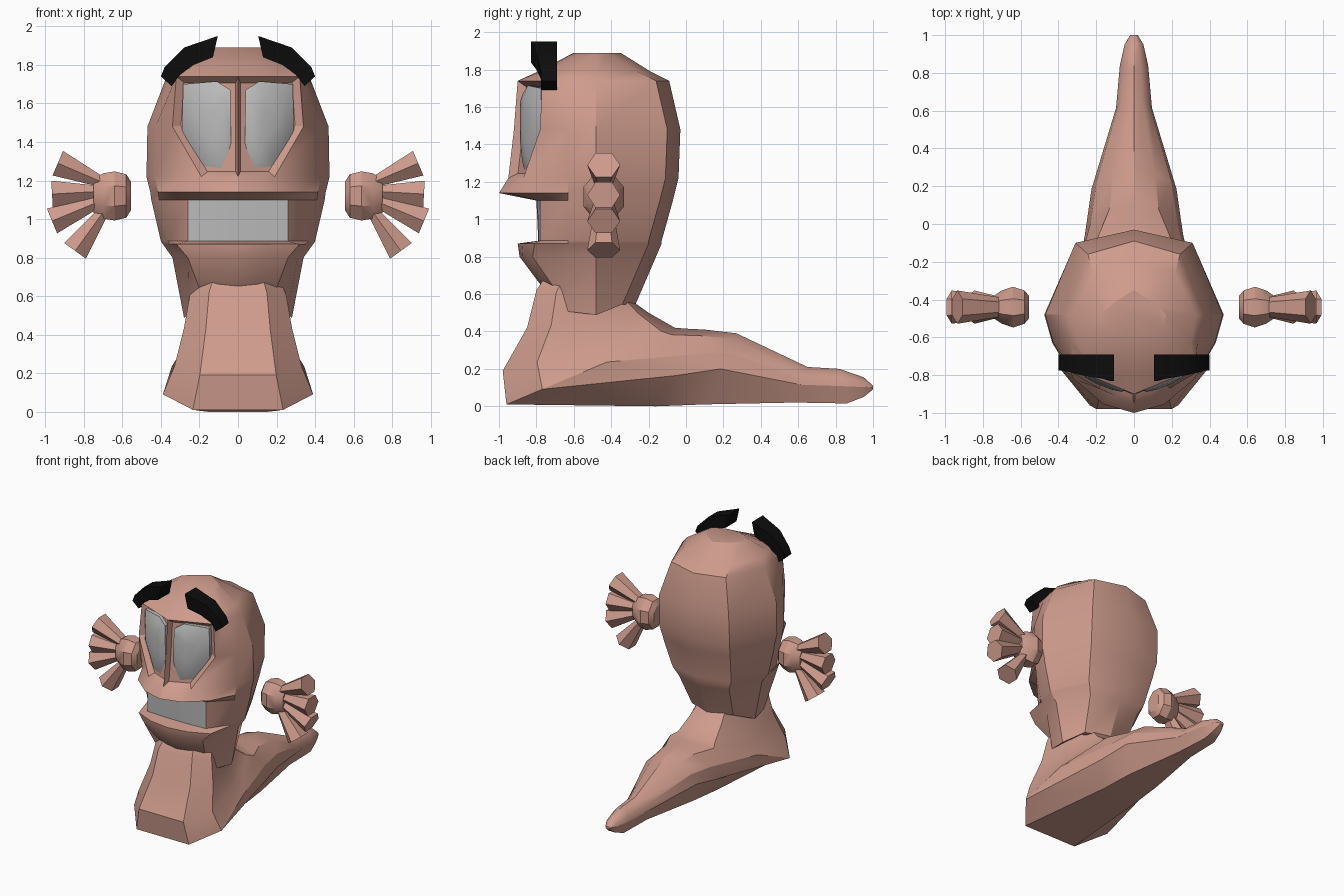
import bpy
import bmesh
from math import sin, cos, pi, radians
from mathutils import Vector

if "Cube" in bpy.data.objects:
    bpy.data.objects.remove(bpy.data.objects["Cube"], do_unlink=True)


def material(name, rgb):
    m = bpy.data.materials.new(name)
    m.use_nodes = True
    m.diffuse_color = (*rgb, 1)
    m.node_tree.nodes["Principled BSDF"].inputs["Base Color"].default_value = (*rgb, 1)
    return m


SKIN = material("pink skin", (0.62, 0.33, 0.265))
GREY = material("eye and teeth grey", (0.5, 0.5, 0.5))
BLACK = material("brow black", (0.004, 0.004, 0.004))


def finish(bm, name, mats, angle=30):
    bmesh.ops.recalc_face_normals(bm, faces=bm.faces)
    mesh = bpy.data.meshes.new(name)
    bm.to_mesh(mesh)
    bm.free()
    for m in mats:
        mesh.materials.append(m)
    ob = bpy.data.objects.new(name, mesh)
    bpy.context.collection.objects.link(ob)
    bpy.ops.object.select_all(action="DESELECT")
    ob.select_set(True)
    bpy.context.view_layer.objects.active = ob
    bpy.ops.object.shade_smooth_by_angle(angle=radians(angle))
    return ob


def loft(bm, rings):
    """Skin closed rings and cap both ends; returns faces as [row][column]."""
    vs = [[bm.verts.new(p) for p in ring] for ring in rings]
    n = len(vs[0])
    grid = [[bm.faces.new((a[i], a[(i + 1) % n], b[(i + 1) % n], b[i]))
             for i in range(n)] for a, b in zip(vs, vs[1:])]
    bm.faces.new(vs[0])
    bm.faces.new(vs[-1])
    return grid


def mirrored(half):
    return half + [(-x, y, z) for x, y, z in reversed(half[1:-1])]


# Head: horizontal rings (z, front y, face corner x, corner y, half width, back y)
HEAD = [
    (0.64, -0.77, 0.20, -0.71, 0.28, -0.27),
    (0.80, -0.89, 0.26, -0.82, 0.34, -0.16),
    (0.87, -0.90, 0.32, -0.81, 0.39, -0.13),
    (0.885, -0.79, 0.26, -0.78, 0.40, -0.13),
    (1.10, -0.80, 0.26, -0.78, 0.45, -0.07),
    (1.14, -1.00, 0.32, -0.82, 0.455, -0.06),
    (1.22, -0.95, 0.19, -0.87, 0.475, -0.04),
    (1.48, -0.92, 0.34, -0.78, 0.47, -0.03),
    (1.74, -0.90, 0.32, -0.77, 0.37, -0.09),
    (1.79, -0.79, 0.24, -0.73, 0.33, -0.19),
    (1.89, -0.60, 0.10, -0.58, 0.17, -0.35),
]


def head_ring(row):
    z, yf, xc, yc, w, yb = row
    bulge = 0.5 if 1.2 < z < 1.75 else 0.25
    drop = 0.19 if row == HEAD[0] else 0      # jaw dips down beside the neck
    return mirrored([
        (0, yf, z), (xc / 2, yf + bulge * (yc - yf), z), (xc, yc, z),
        (w * 0.91, max(-0.63, yc + 0.03), z - drop * 0.7),
        (w, -0.48, z - drop * 0.8),
        (w * 0.66, yb - 0.07, z - drop / 2), (0, yb, z - drop / 2)])


bm = bmesh.new()
grid = loft(bm, [head_ring(r) for r in HEAD])
bmesh.ops.recalc_face_normals(bm, faces=bm.faces)
for i in (0, 1, -1, -2):                      # teeth at the back of the mouth
    grid[3][i].material_index = 1
for cols in ((0, 1), (-1, -2)):               # sunken eye sockets
    region = [grid[r][c] for r in (6, 7) for c in cols]
    bmesh.ops.inset_region(bm, faces=region, thickness=0.03, depth=-0.04,
                           use_even_offset=True, use_boundary=True)
finish(bm, "head", [SKIN, GREY])

# Body: rings fan from the neck to the tail
# (top y, top z, bottom y, bottom z, half width, position of widest point)
BODY = [
    (-0.26, 0.68, -0.76, 0.68, 0.22, 0.8),
    (-0.27, 0.55, -0.80, 0.62, 0.25, 0.8),
    (-0.20, 0.50, -0.85, 0.42, 0.28, 0.8),
    (-0.06, 0.42, -0.98, 0.19, 0.33, 0.8),
    (0.00, 0.415, -0.96, 0.01, 0.39, 0.8),
    (0.10, 0.41, -0.16, 0.00, 0.26, 0.6),
    (0.27, 0.39, 0.10, 0.01, 0.225, 0.5),
    (0.65, 0.21, 0.58, 0.02, 0.095, 0.5),
    (0.82, 0.20, 0.86, 0.015, 0.075, 0.5),
    (0.95, 0.155, 0.95, 0.05, 0.05, 0.5),
    (1.00, 0.11, 1.00, 0.09, 0.02, 0.5),
]


def body_ring(row):
    ty, tz, by, bz, w, side = row
    shape = [(0, 0), (0.08, 0.5), (side * 0.55, 0.88), (side, 1), (1, 0.6), (1, 0)]
    return mirrored([(w * k, ty + t * (by - ty), tz + t * (bz - tz)) for t, k in shape])


bm = bmesh.new()
loft(bm, [body_ring(r) for r in BODY])
finish(bm, "body", [SKIN])

# Eye outline (x, z) and brow sections (upper x, z, lower x, z, front y)
EYE = [(0.04, 1.67), (0.11, 1.715), (0.285, 1.70), (0.29, 1.46),
       (0.18, 1.26), (0.08, 1.24), (0.035, 1.40)]
BROW = [(0.40, 1.74, 0.345, 1.69, -0.775), (0.38, 1.79, 0.30, 1.75, -0.775),
        (0.28, 1.89, 0.23, 1.80, -0.80), (0.105, 1.95, 0.13, 1.84, -0.83)]
# Hand sections (x, radius y, radius z) and fingers (root x, z, tip x, z)
PALM = [(0.555, 0.06, 0.075), (0.58, 0.09, 0.115), (0.64, 0.11, 0.13),
        (0.70, 0.09, 0.12), (0.75, 0.055, 0.09)]
FINGERS = [(0.70, 1.19, 0.935, 1.29), (0.70, 1.145, 0.965, 1.13),
           (0.70, 1.10, 0.965, 0.99), (0.69, 1.05, 0.845, 0.835)]
HAND = Vector((0, -0.44, 1.12))

for s, side in ((1, "left"), (-1, "right")):
    # Domed eye
    bm = bmesh.new()
    mid = Vector((0.16, 1.5))
    rings = []
    for k, out in ((1, -0.03), (1, 0), (0.75, 0.025), (0.3, 0.035)):
        pts = [mid + (Vector(p) - mid) * k for p in EYE]
        rings.append([(s * p.x, -0.89 + 0.4 * p.x - out, p.y) for p in pts])
    loft(bm, rings)
    finish(bm, side + "_eye", [GREY], 40)

    # Thick bent brow
    bm = bmesh.new()
    loft(bm, [[(s * a, y, b), (s * a, -0.69, b), (s * c, -0.69, d), (s * c, y, d)]
              for a, b, c, d, y in BROW])
    finish(bm, side + "_brow", [BLACK])

    # Palm
    bm = bmesh.new()
    turn = [2 * pi * (i + 0.5) / 8 for i in range(8)]
    loft(bm, [[HAND + Vector((s * x, ry * 1.06 * cos(t), rz * 1.06 * sin(t)))
               for t in turn] for x, ry, rz in PALM])
    finish(bm, side + "_palm", [SKIN])

    # Flared six-sided fingers
    for n, (x0, z0, x1, z1) in enumerate(FINGERS, 1):
        root, tip = Vector((x0, HAND.y, z0)), Vector((x1, HAND.y, z1))
        along = (tip - root).normalized()
        across = Vector((-along.z, 0, along.x))
        bm = bmesh.new()
        rings = []
        for c, ry, rz in ((root, 0.05, 0.03), (tip, 0.088, 0.08)):
            ring = [c + Vector((0, ry * cos(i * pi / 3), 0)) + across * rz * sin(i * pi / 3)
                    for i in range(6)]
            rings.append([(s * p.x, p.y, p.z) for p in ring])
        loft(bm, rings)
        finish(bm, f"{side}_finger_{n}", [SKIN])
